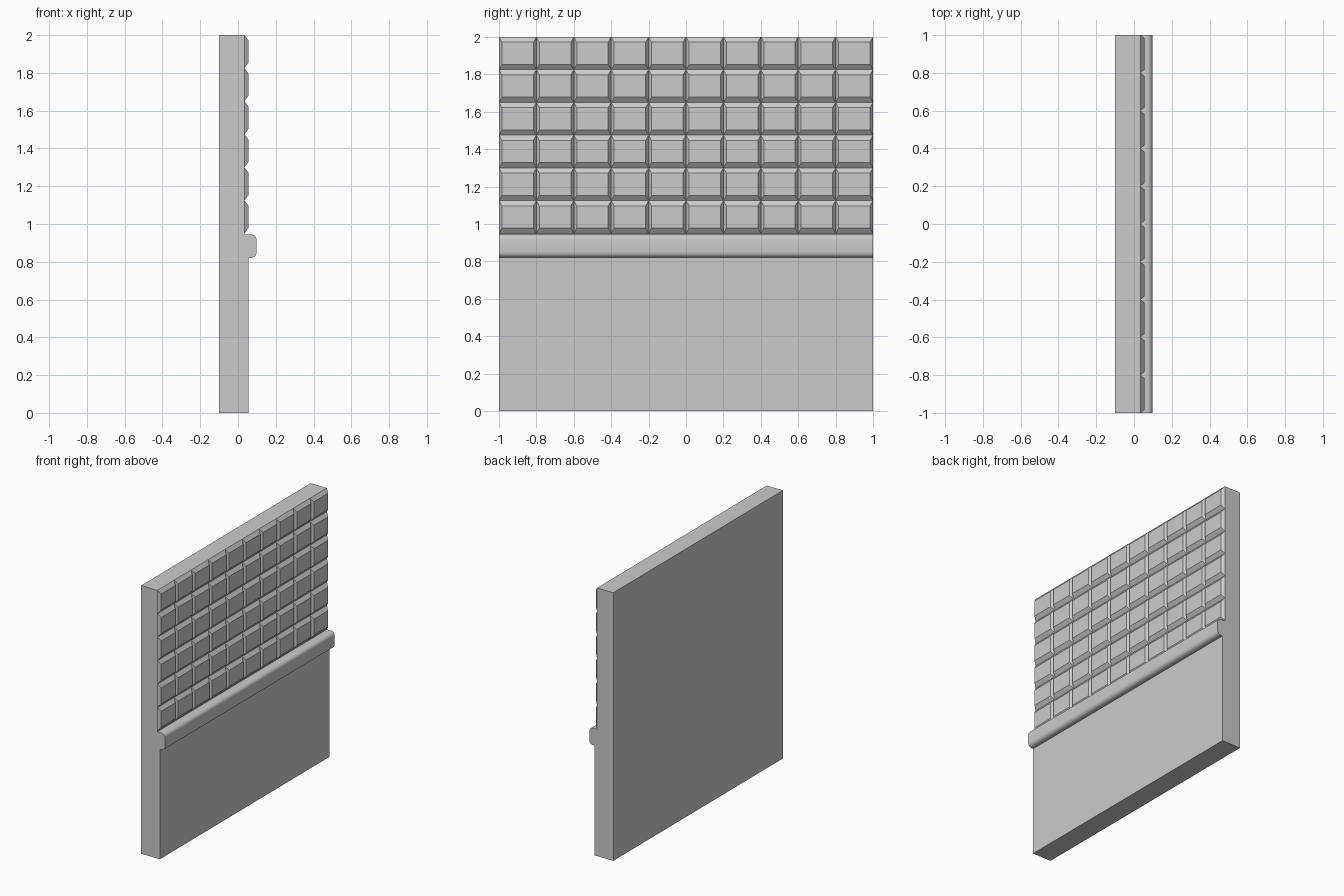
import bpy, bmesh
from math import sin, cos, pi

if "Cube" in bpy.data.objects:
    bpy.data.objects.remove(bpy.data.objects["Cube"])

BACK, BASE, FACE, LIP = -0.1, 0.034, 0.055, 0.098   # depths along x
TILE_W, TILE_H, COLS, ROWS = 0.2, 0.175, 10, 6
TILE_Z = 2 - TILE_H * ROWS                          # bottom of the tiling


def make_object(name, bm):
    bmesh.ops.recalc_face_normals(bm, faces=bm.faces)
    mesh = bpy.data.meshes.new(name)
    bm.to_mesh(mesh)
    bm.free()
    ob = bpy.data.objects.new(name, mesh)
    bpy.context.collection.objects.link(ob)
    return ob


def extrude_profile(name, points):
    """Extrude an x-z profile along y from -1 to 1."""
    bm = bmesh.new()
    face = bm.faces.new([bm.verts.new((x, -1, z)) for x, z in points])
    out = bmesh.ops.extrude_face_region(bm, geom=[face])
    moved = [v for v in out["geom"] if isinstance(v, bmesh.types.BMVert)]
    bmesh.ops.translate(bm, verts=moved, vec=(0, 2, 0))
    return make_object(name, bm)


# Wall slab, stepped back behind the tiles
extrude_profile("wall", [(BACK, 0), (FACE, 0), (FACE, 0.88), (BASE, 0.88),
                         (BASE, 2), (BACK, 2)])

# Rail with rounded outer corners
z0, z1, r, n = 0.82, 0.945, 0.03, 6
arc = [(cos(i / n * pi / 2) * r, sin(i / n * pi / 2) * r) for i in range(n + 1)]
lower = [(LIP - r + c, z0 + r - s) for c, s in reversed(arc)]
upper = [(LIP - r + c, z1 - r + s) for c, s in arc]
rail = extrude_profile("rail", [(FACE - 0.025, z0)] + lower + upper + [(FACE - 0.025, z1)])
bpy.context.view_layer.objects.active = rail
rail.select_set(True)
bpy.ops.object.shade_smooth_by_angle()
rail.select_set(False)

# Bevelled tile, repeated in columns and rows
bm = bmesh.new()


def ring(x, dy, dz):
    return [bm.verts.new((x, y, z)) for y, z in
            ((dy, dz), (TILE_W - dy, dz), (TILE_W - dy, TILE_H - dz), (dy, TILE_H - dz))]


outer, inner = ring(BASE, 0, 0), ring(FACE, 0.016, 0.028)
bm.faces.new(inner)
for i in range(4):
    j = (i + 1) % 4
    bm.faces.new((outer[i], outer[j], inner[j], inner[i]))
# Open shell: every face must point outward along +x
tiles = make_object("tiles", bm)
if tiles.data.polygons[0].normal.x < 0:
    tiles.data.flip_normals()
tiles.location = (0, -1, TILE_Z)
for name, count, step in (("columns", COLS, (0, TILE_W, 0)), ("rows", ROWS, (0, 0, TILE_H))):
    mod = tiles.modifiers.new(name, 'ARRAY')
    mod.count = count
    mod.use_relative_offset = False
    mod.use_constant_offset = True
    mod.constant_offset_displace = step
    mod.use_merge_vertices = True
